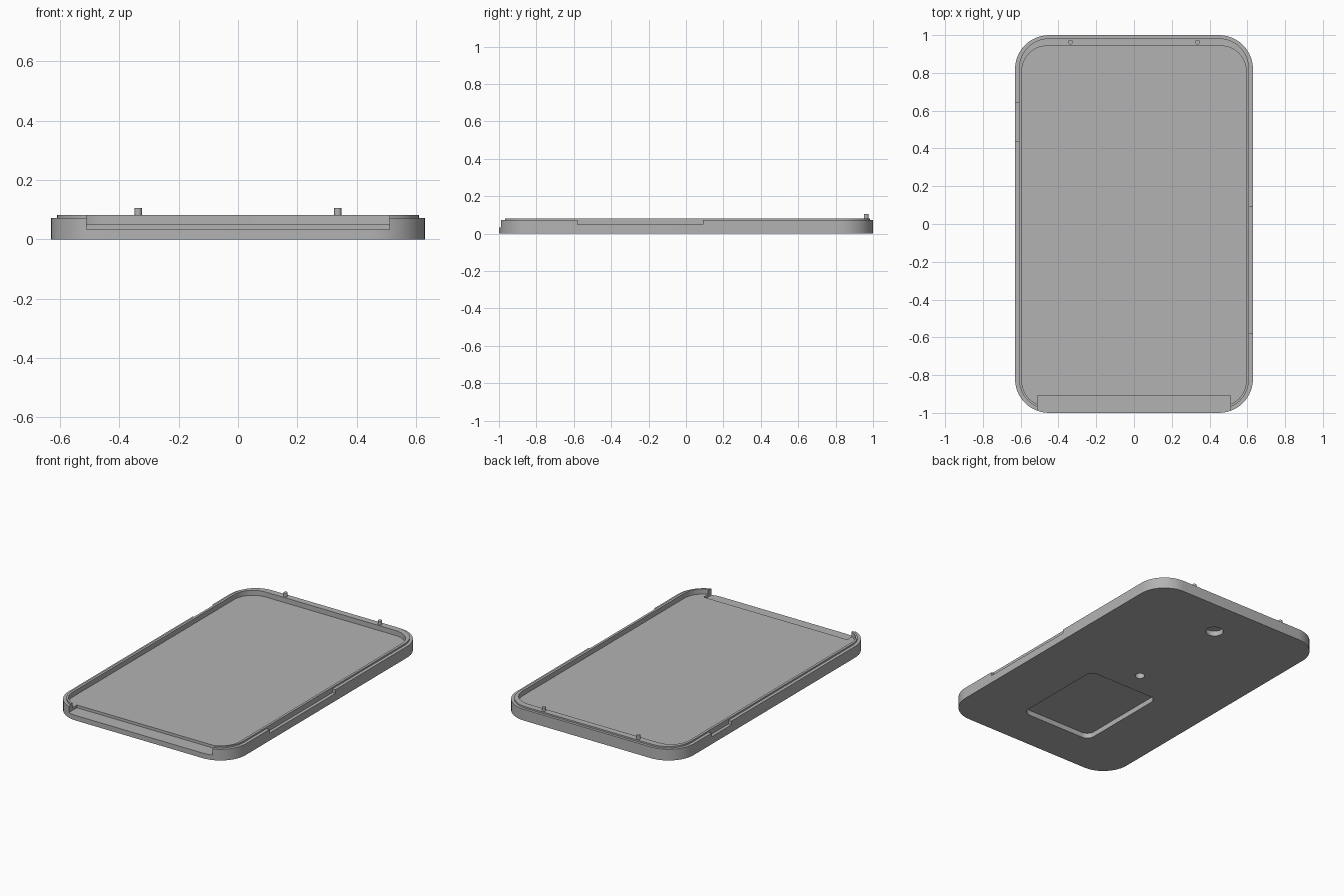
import bpy
import bmesh
from math import cos, sin, pi, radians

if "Cube" in bpy.data.objects:
    bpy.data.objects.remove(bpy.data.objects["Cube"])

# Single grey plastic
grey = bpy.data.materials.new("grey_plastic")
grey.use_nodes = True
colour = (0.45, 0.45, 0.45, 1)
grey.diffuse_color = colour
grey.node_tree.nodes["Principled BSDF"].inputs["Base Color"].default_value = colour


def slab(name, x0, x1, y0, y1, z0, z1, radius=0.0, steps=12):
    """Upright prism with a rounded rectangular outline."""
    bm = bmesh.new()
    corners = [(x1, y1, -1, -1), (x0, y1, 1, -1), (x0, y0, 1, 1), (x1, y0, -1, 1)]
    ring = []
    for i, (x, y, sx, sy) in enumerate(corners):
        for k in range(steps + 1 if radius else 1):
            a = (i + k / steps) * pi / 2
            ring.append(bm.verts.new((x + sx * radius + radius * cos(a),
                                      y + sy * radius + radius * sin(a), z0)))
    base = bm.faces.new(ring)
    top = bmesh.ops.extrude_face_region(bm, geom=[base])["geom"]
    bmesh.ops.translate(bm, vec=(0, 0, z1 - z0),
                        verts=[v for v in top if isinstance(v, bmesh.types.BMVert)])
    bmesh.ops.recalc_face_normals(bm, faces=bm.faces)
    mesh = bpy.data.meshes.new(name)
    bm.to_mesh(mesh)
    bm.free()
    mesh.materials.append(grey)
    obj = bpy.data.objects.new(name, mesh)
    bpy.context.collection.objects.link(obj)
    return obj


def disc(name, x, y, radius, z0, z1):
    return slab(name, x - radius, x + radius, y - radius, y + radius, z0, z1,
                radius * 0.999, 8)


def combine(target, tool, operation):
    """Apply a boolean and discard the tool."""
    tool.hide_render = True
    mod = target.modifiers.new("combine", "BOOLEAN")
    mod.operation, mod.solver, mod.object = operation, "EXACT", tool
    bpy.context.view_layer.objects.active = target
    bpy.ops.object.modifier_apply(modifier=mod.name)
    bpy.data.objects.remove(tool)


def smooth(obj):
    bpy.ops.object.select_all(action="DESELECT")
    obj.select_set(True)
    bpy.context.view_layer.objects.active = obj
    bpy.ops.object.shade_smooth_by_angle(angle=radians(30))


# Shell with button recesses in both long sides
shell = slab("case_shell", -0.63, 0.63, -1, 1, 0, 0.072, 0.18)
combine(shell, slab("left_recess", 0.60, 0.7, -0.58, 0.09, 0.048, 0.1), "DIFFERENCE")
combine(shell, slab("right_recess", -0.7, -0.60, 0.44, 0.64, 0.048, 0.1), "DIFFERENCE")

# Raised inner lip, then the hollow interior
combine(shell, slab("lip", -0.609, 0.609, -0.981, 0.983, 0.04, 0.082, 0.16), "UNION")
combine(shell, slab("interior", -0.593, 0.593, -0.963, 0.942, 0.05, 0.2, 0.13), "DIFFERENCE")

# Open slot across the front end
combine(shell, slab("front_slot", -0.51, 0.51, -1.1, -0.908, 0.0325, 0.2), "DIFFERENCE")

# Blind pocket and holes in the underside
combine(shell, slab("pocket", -0.255, 0.255, -0.73, -0.095, -0.1, 0.033, 0.05), "DIFFERENCE")
combine(shell, disc("large_hole", 0, 0.75, 0.053, -0.1, 0.033), "DIFFERENCE")
combine(shell, disc("small_hole", 0, 0.055, 0.029, -0.1, 0.033), "DIFFERENCE")
smooth(shell)

# Locating pins on the back rim
for side, x in (("left", 0.336), ("right", -0.336)):
    smooth(disc(side + "_pin", x, 0.963, 0.0125, 0.07, 0.105))
